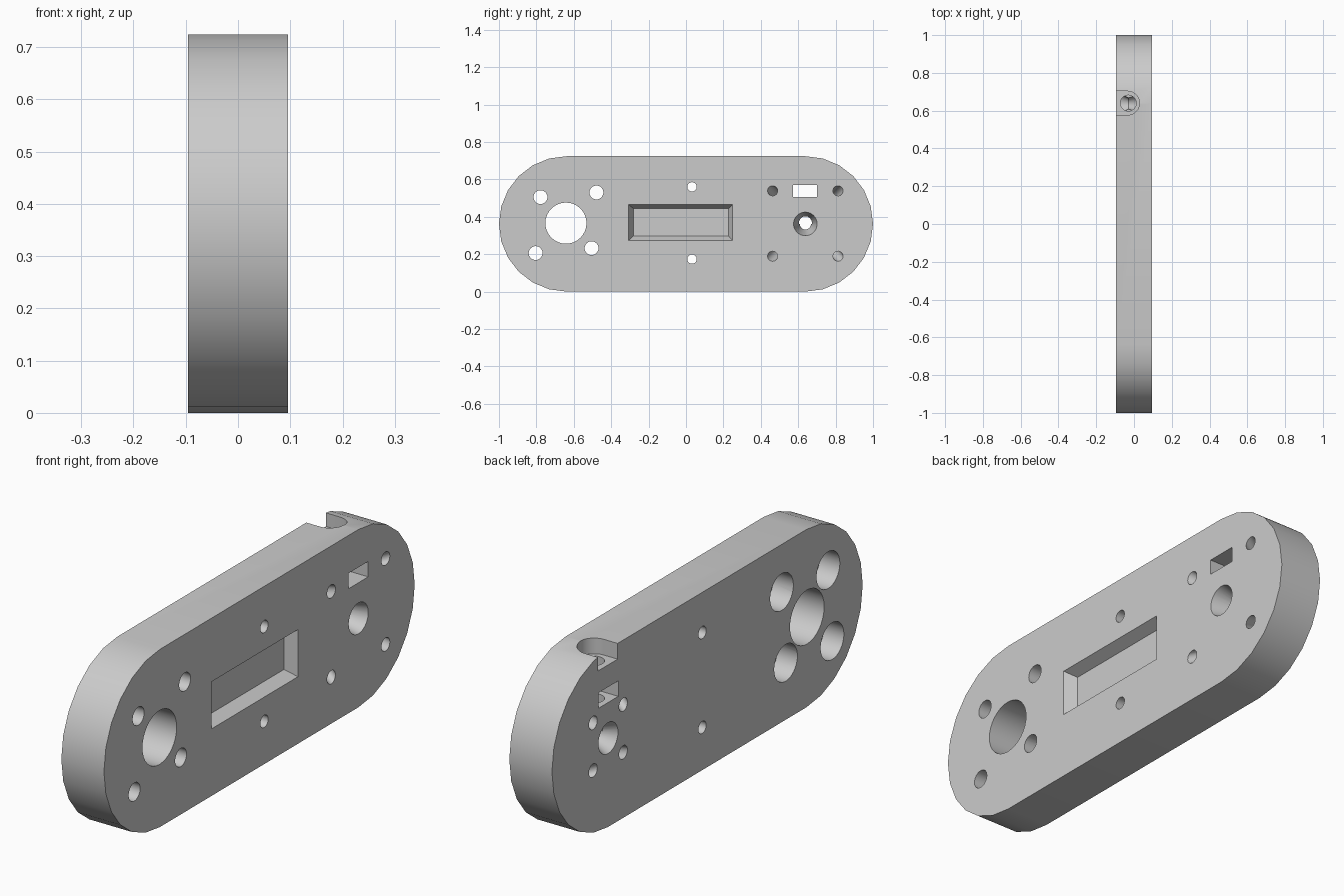
import bpy, bmesh, math
from mathutils import Vector

cube = bpy.data.objects.get("Cube")
if cube:
    bpy.data.objects.remove(cube, do_unlink=True)

HALF = 0.096      # half thickness
R = 0.362         # end radius
YC = 0.638        # end centre distance
OUT = 0.02        # cutter overshoot

grey = bpy.data.materials.new("plain_grey")
grey.use_nodes = True
colour = (0.6, 0.6, 0.6, 1)
grey.diffuse_color = colour
grey.node_tree.nodes["Principled BSDF"].inputs["Base Color"].default_value = colour


def loft(name, rings):
    """Closed solid through rings of equal point count."""
    bm = bmesh.new()
    loops = [[bm.verts.new(p) for p in ring] for ring in rings]
    n = len(loops[0])
    for a, b in zip(loops, loops[1:]):
        for i in range(n):
            j = (i + 1) % n
            bm.faces.new((a[i], a[j], b[j], b[i]))
    bm.faces.new(loops[0][::-1])
    bm.faces.new(loops[-1])
    bmesh.ops.recalc_face_normals(bm, faces=bm.faces)
    mesh = bpy.data.meshes.new(name)
    bm.to_mesh(mesh)
    bm.free()
    obj = bpy.data.objects.new(name, mesh)
    bpy.context.collection.objects.link(obj)
    return obj


def angles(n):
    return [2 * math.pi * i / n for i in range(n)]


def circle(x, y, z, r, n=32):
    return [Vector((x, y + r * math.cos(a), z + r * math.sin(a))) for a in angles(n)]


def flat_circle(x, y, z, r, n=32):
    return [Vector((x + r * math.cos(a), y + r * math.sin(a), z)) for a in angles(n)]


def rect(x, y0, y1, z0, z1):
    return [Vector((x, y, z)) for y, z in ((y0, z0), (y1, z0), (y1, z1), (y0, z1))]


# Plate with round ends
def outline(x):
    pts = []
    for side, start in ((1, -90), (-1, 90)):
        for i in range(13):
            a = math.radians(start + 15 * i)
            pts.append(Vector((x, side * YC + R * math.cos(a), R + R * math.sin(a))))
    return pts


plate = loft("plate", [outline(-HALF), outline(HALF)])
plate.data.materials.append(grey)
bpy.context.view_layer.objects.active = plate
plate.select_set(True)


def cut(rings):
    cutter = loft("cutter", rings)
    cutter.hide_render = True
    mod = plate.modifiers.new("cut", 'BOOLEAN')
    mod.operation = 'DIFFERENCE'
    mod.solver = 'EXACT'
    mod.object = cutter
    bpy.ops.object.modifier_apply(modifier=mod.name)
    bpy.data.objects.remove(cutter, do_unlink=True)


E = HALF + OUT


def through(y, z, r):
    cut([circle(-E, y, z, r), circle(E, y, z, r)])


# Motor end: shaft hole and four counterbored screw holes
through(-0.642, 0.366, 0.11)
for y, z in ((-0.778, 0.505), (-0.479, 0.53), (-0.505, 0.232), (-0.804, 0.206)):
    through(y, z, 0.037)
    cut([circle(-E, y, z, 0.075), circle(-HALF + 0.09, y, z, 0.075)])

# Middle: two pin holes and a tapered pocket
for z in (0.56, 0.174):
    through(0.032, z, 0.025)
cut([rect(HALF - 0.048, -0.281, 0.227, 0.298, 0.444),
     rect(HALF, -0.307, 0.249, 0.273, 0.465),
     rect(HALF + OUT, -0.307, 0.249, 0.273, 0.465)])

# Far end: waisted centre hole and four slanted holes around it
WAIST = -0.03
cut([circle(-E, YC, R, 0.063), circle(-HALF, YC, R, 0.063),
     circle(WAIST, YC, R, 0.03),
     circle(HALF, YC, R, 0.063), circle(E, YC, R, 0.063)])
k = E / HALF
for sy in (-1, 1):
    for sz in (-1, 1):
        rings = []
        for s in (-k, k):
            off = 0.136 + 0.039 * s
            rings.append(circle(s * HALF, YC + sy * off, R + 0.002 + sz * off, 0.027, 24))
        cut(rings)

# Rectangular window, cable hole from above, and U-shaped notch
cut([rect(-E, 0.573, 0.701, 0.507, 0.57), rect(E, 0.573, 0.701, 0.507, 0.57)])
cut([flat_circle(WAIST, 0.64, R, 0.042), flat_circle(WAIST, 0.64, 2 * R + OUT, 0.042)])


def notch(z):
    arc = [math.radians(-90 + 7.5 * i) for i in range(25)]
    pts = [Vector((-0.034 + 0.063 * math.cos(a), 0.64 + 0.063 * math.sin(a), z)) for a in arc]
    return pts + [Vector((-E, 0.703, z)), Vector((-E, 0.577, z))]


cut([notch(0.66), notch(2 * R + OUT)])

bpy.ops.object.shade_smooth_by_angle(angle=math.radians(25))
